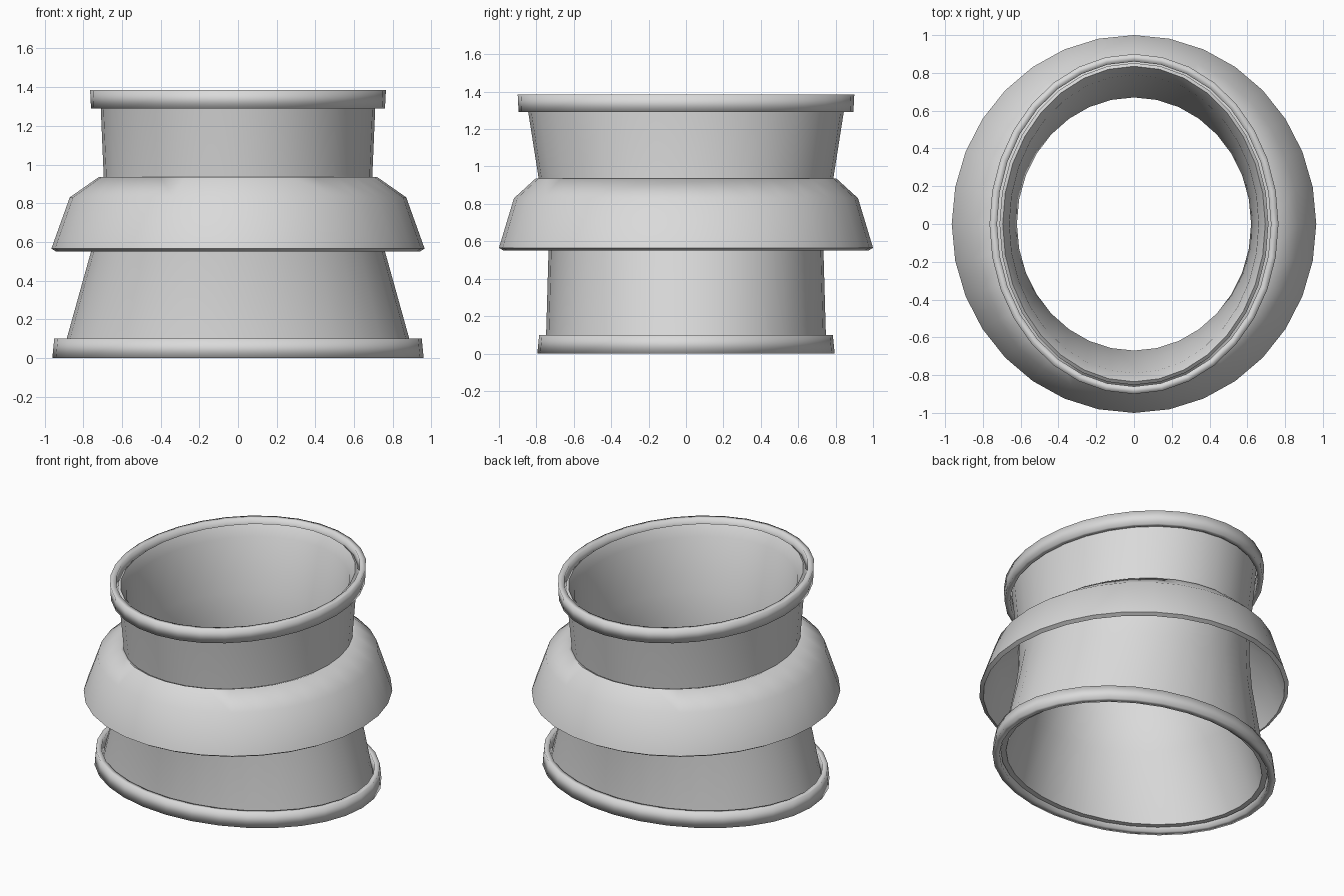
import bpy
import bmesh
import math

if "Cube" in bpy.data.objects:
    bpy.data.objects.remove(bpy.data.objects["Cube"])

SEGMENTS = 32

grey = bpy.data.materials.new("plain grey")
grey.diffuse_color = (0.7, 0.7, 0.7, 1.0)
grey.use_nodes = True
grey.node_tree.nodes["Principled BSDF"].inputs["Base Color"].default_value = grey.diffuse_color


def oval_loft(name, stations, angle):
    """Loft a closed section of (x radius, y radius, height) around z."""
    bm = bmesh.new()
    loops = []
    for rx, ry, z in stations:
        loop = []
        for i in range(SEGMENTS):
            a = 2 * math.pi * i / SEGMENTS
            loop.append(bm.verts.new((rx * math.cos(a), ry * math.sin(a), z)))
        loops.append(loop)
    for k, lower in enumerate(loops):
        upper = loops[(k + 1) % len(loops)]
        for i in range(SEGMENTS):
            j = (i + 1) % SEGMENTS
            bm.faces.new((lower[i], lower[j], upper[j], upper[i]))
    bmesh.ops.recalc_face_normals(bm, faces=bm.faces)
    mesh = bpy.data.meshes.new(name)
    bm.to_mesh(mesh)
    bm.free()
    obj = bpy.data.objects.new(name, mesh)
    bpy.context.collection.objects.link(obj)
    mesh.materials.append(grey)
    bpy.ops.object.select_all(action='DESELECT')
    obj.select_set(True)
    bpy.context.view_layer.objects.active = obj
    bpy.ops.object.shade_smooth_by_angle(angle=math.radians(angle))
    return obj


# Hollow sleeve: wide in x at the foot, wide in y at the mouth
oval_loft("sleeve", [
    (0.905, 0.75, 0.03), (0.76, 0.735, 0.55), (0.705, 0.765, 0.75),
    (0.695, 0.79, 0.95), (0.71, 0.845, 1.30), (0.712, 0.852, 1.345),
    (0.695, 0.835, 1.36), (0.66, 0.79, 1.29),
    (0.635, 0.715, 0.93), (0.62, 0.67, 0.75), (0.69, 0.68, 0.5),
    (0.87, 0.715, 0.03)], 50)

# Flared collar, open underneath
oval_loft("flared_collar", [
    (0.69, 0.78, 0.925), (0.72, 0.805, 0.935), (0.87, 0.92, 0.83),
    (0.965, 1.0, 0.565), (0.94, 0.975, 0.55),
    (0.845, 0.895, 0.81), (0.70, 0.765, 0.90)], 60)


def rim(name, rx, ry, z0, z1, width, flare0, flare1):
    """Rounded-looking band standing just clear of the sleeve."""
    oval_loft(name, [
        (rx + flare0, ry + flare0, z0), (rx + flare1, ry + flare1, z1),
        (rx - width, ry - width, z1), (rx - width, ry - width, z0)], 180)


# Rims around the two openings
rim("mouth_rim", 0.765, 0.90, 1.29, 1.385, 0.04, -0.005, 0.0)
rim("foot_rim", 0.96, 0.795, 0.0, 0.10, 0.045, 0.0, -0.01)
